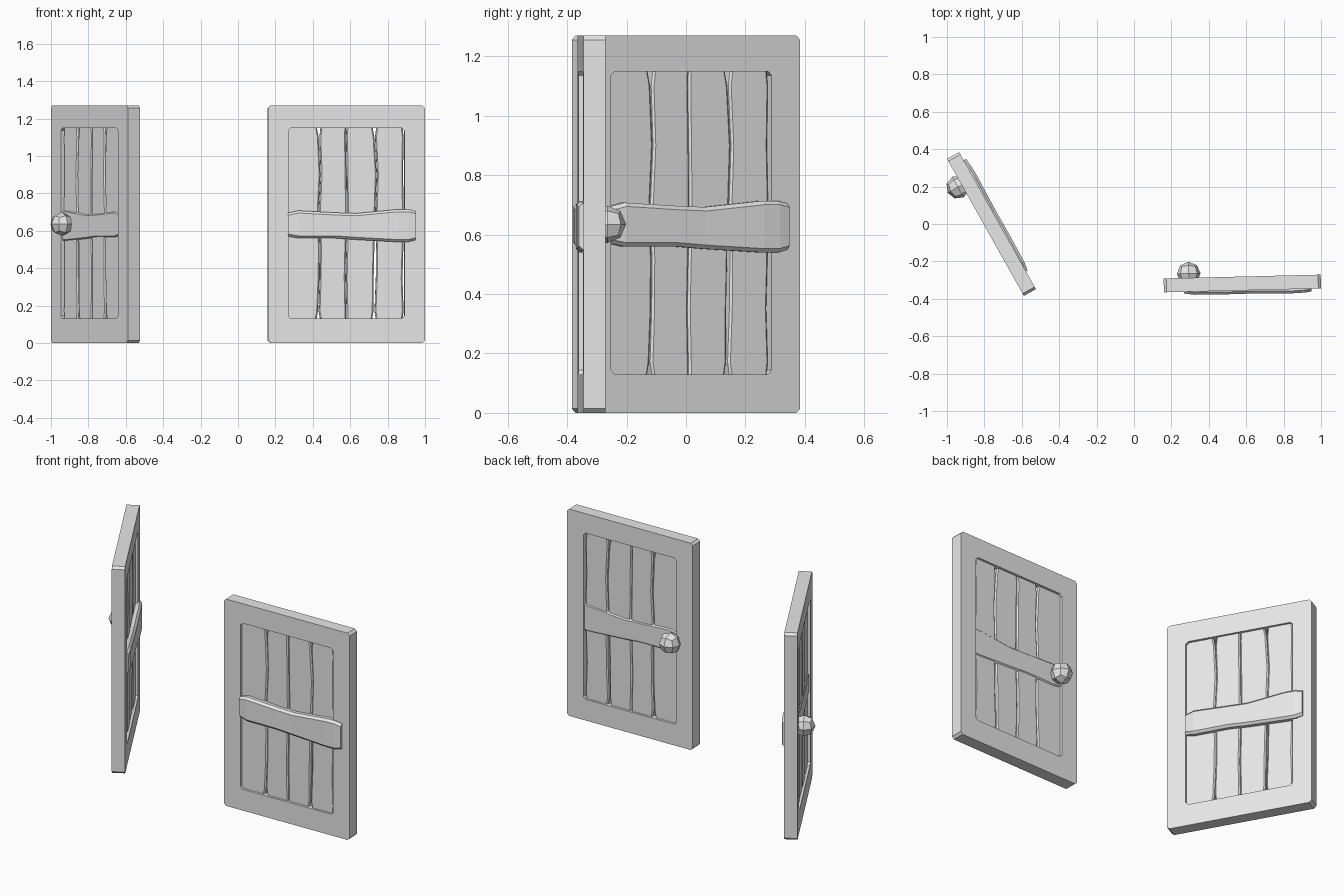
import bpy
import bmesh
import math
from mathutils import Matrix

cube = bpy.data.objects.get("Cube")
if cube:
    bpy.data.objects.remove(cube)

WIDTH, HEIGHT, DEPTH = 0.84, 1.27, 0.074
OPEN_X, OPEN_LOW, OPEN_HIGH = 0.31, 0.13, 1.15

grey = bpy.data.materials.new("plain_grey")
grey.use_nodes = True
grey.diffuse_color = (0.8, 0.8, 0.8, 1)
grey.node_tree.nodes["Principled BSDF"].inputs["Base Color"].default_value = (0.8, 0.8, 0.8, 1)


def finish(name, bm, place):
    """Turn a bmesh into a flat shaded object placed with its door."""
    bmesh.ops.recalc_face_normals(bm, faces=bm.faces)
    mesh = bpy.data.meshes.new(name)
    bm.to_mesh(mesh)
    bm.free()
    mesh.materials.append(grey)
    obj = bpy.data.objects.new(name, mesh)
    obj.matrix_world = place
    bpy.context.collection.objects.link(obj)
    return obj


def ring(a0, a1, b0, b1, c):
    """Rectangle with chamfered corners."""
    return [(a0 + c, b0), (a1 - c, b0), (a1, b0 + c), (a1, b1 - c),
            (a1 - c, b1), (a0 + c, b1), (a0, b1 - c), (a0, b0 + c)]


def loft(bm, rings, closed=False):
    """Skin a row of equal rings; cap the ends or close the loop."""
    rows = [[bm.verts.new(p) for p in r] for r in rings]
    n = len(rows[0])
    pairs = list(zip(rows, rows[1:])) + ([(rows[-1], rows[0])] if closed else [])
    for low, high in pairs:
        for i in range(n):
            j = (i + 1) % n
            bm.faces.new((low[i], low[j], high[j], high[i]))
    if not closed:
        bm.faces.new(rows[0])
        bm.faces.new(rows[-1])


def frame(name, place):
    outer = ring(-WIDTH / 2, WIDTH / 2, 0, HEIGHT, 0.014)
    inner = ring(-OPEN_X, OPEN_X, OPEN_LOW, OPEN_HIGH, 0.014)
    h = DEPTH / 2
    bm = bmesh.new()
    loft(bm, [[(x, y, z) for x, z in shape]
              for shape, y in ((outer, -h), (outer, h), (inner, h), (inner, -h))], closed=True)
    finish(name, bm, place)


# Plank seams: heights, then centre line and half gap of each seam
LEVELS = (0.12, 0.17, 0.35, 0.52, 0.7, 0.9, 1.1, 1.16)
SEAMS = (
    ((-0.318,) * 8, (0,) * 8),
    ((-0.15, -0.15, -0.143, -0.142, -0.148, -0.138, -0.146, -0.148),
     (0.011, 0.002, 0.001, 0.001, 0.001, 0.001, 0.002, 0.011)),
    ((0, 0, -0.004, 0, 0.003, 0.001, -0.002, 0), (0.001,) * 8),
    ((0.148, 0.148, 0.152, 0.155, 0.156, 0.163, 0.152, 0.15),
     (0.011, 0.003, 0.006, 0.005, 0.001, 0.001, 0.002, 0.011)),
    ((0.3, 0.306, 0.3, 0.305, 0.307, 0.303, 0.306, 0.3), (0,) * 8),
)


def planks(name, place):
    for k in range(4):
        (left, lgap), (right, rgap) = SEAMS[k], SEAMS[k + 1]
        half = 0.022 + 0.002 * (k % 2)
        bm = bmesh.new()
        loft(bm, [[(x, y, z) for x, y in
                   ring(left[i] + lgap[i], right[i] - rgap[i], -half, half, 0.007)]
                  for i, z in enumerate(LEVELS)])
        finish(f"{name}_{k + 1}", bm, place)


# Crossbar stations: along the door, bottom, top, front
BAR = ((-0.312, 0.57, 0.695, -0.046), (-0.26, 0.56, 0.708, -0.054),
       (-0.06, 0.56, 0.697, -0.056), (0.05, 0.552, 0.693, -0.055),
       (0.27, 0.54, 0.714, -0.059), (0.33, 0.54, 0.714, -0.057),
       (0.37, 0.55, 0.705, -0.052))


def crossbar(name, place):
    bm = bmesh.new()
    loft(bm, [[(x, y, z) for y, z in ring(front, 0.029, low, high, 0.013)]
              for x, low, high, front in BAR])
    finish(name, bm, place)


def knob(name, place, x):
    bm = bmesh.new()
    bmesh.ops.create_cube(bm, size=1)
    bmesh.ops.subdivide_edges(bm, edges=bm.edges[:], cuts=1, use_grid_fill=True)
    for v in bm.verts:
        v.co = v.co.normalized() * 0.063
    bmesh.ops.translate(bm, verts=bm.verts, vec=(x, 0.06, 0.635))
    finish(name, bm, place)


# Two doors, the same but for the side of the knob
for side, x, y, angle, knob_x in (("left", 0.579, -0.318, 1.4, -0.285),
                                  ("right", -0.762, 0.0, 119.3, 0.26)):
    place = Matrix.Translation((x, y, 0)) @ Matrix.Rotation(math.radians(angle), 4, "Z")
    frame(f"{side}_door_frame", place)
    planks(f"{side}_door_plank", place)
    crossbar(f"{side}_door_crossbar", place)
    knob(f"{side}_door_knob", place, knob_x)
